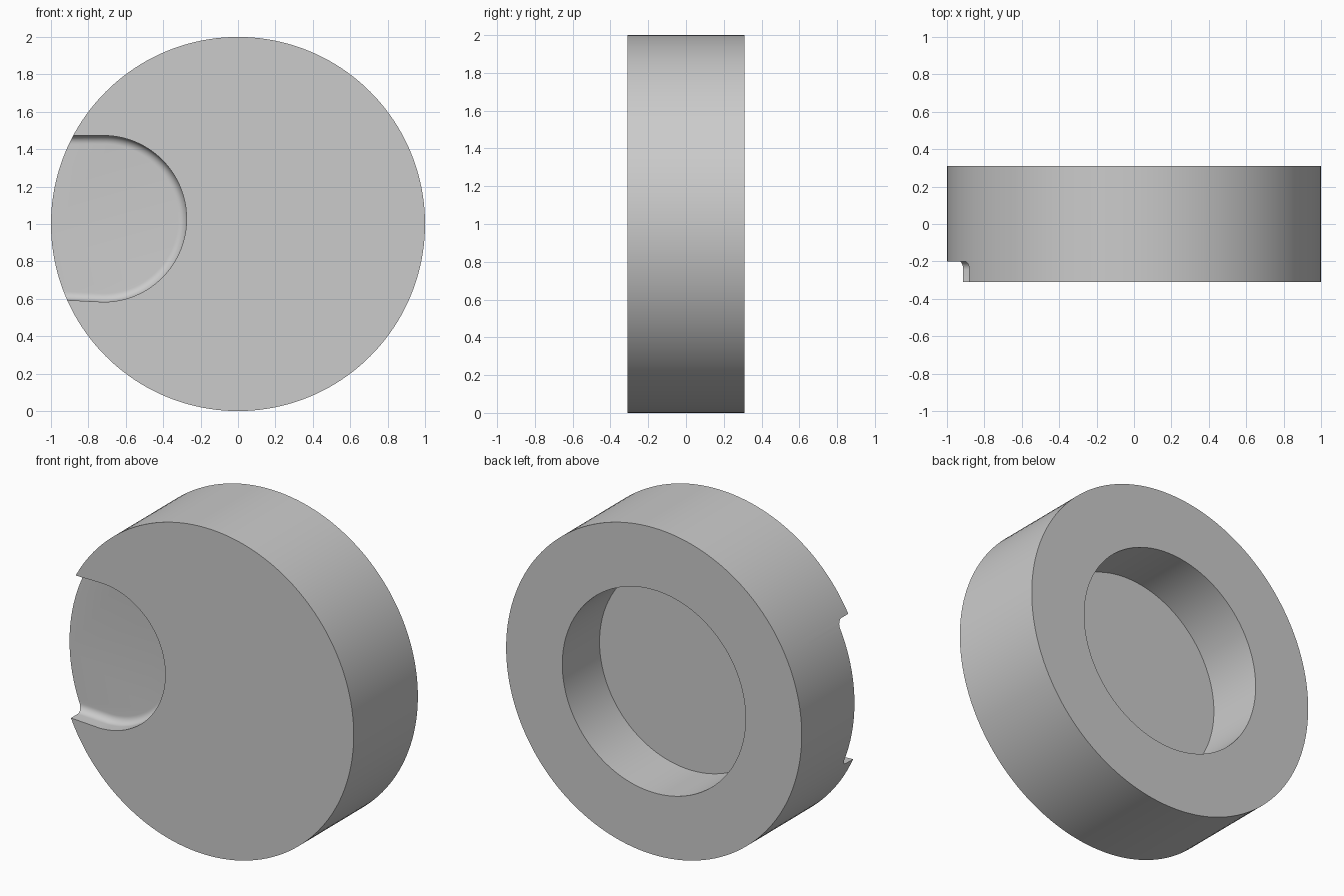
import bpy, bmesh, math

cube = bpy.data.objects.get("Cube")
if cube:
    bpy.data.objects.remove(cube, do_unlink=True)

# Single plain grey
grey = bpy.data.materials.new("plain_grey")
grey.use_nodes = True
colour = (0.6, 0.6, 0.6, 1)
grey.diffuse_color = colour
grey.node_tree.nodes["Principled BSDF"].inputs["Base Color"].default_value = colour


def loft(name, rings):
    """Closed solid skinned through rings of equal point count."""
    bm = bmesh.new()
    loops = [[bm.verts.new(p) for p in ring] for ring in rings]
    n = len(loops[0])
    for a, b in zip(loops, loops[1:]):
        for i in range(n):
            j = (i + 1) % n
            bm.faces.new((a[i], a[j], b[j], b[i]))
    bm.faces.new(loops[0])
    bm.faces.new(loops[-1])
    bmesh.ops.recalc_face_normals(bm, faces=bm.faces)
    mesh = bpy.data.meshes.new(name)
    bm.to_mesh(mesh)
    bm.free()
    mesh.materials.append(grey)
    obj = bpy.data.objects.new(name, mesh)
    bpy.context.collection.objects.link(obj)
    return obj


def circle(radius, y, n=160):
    angles = [2 * math.pi * i / n for i in range(n)]
    return [(radius * math.cos(a), y, 1 + radius * math.sin(a)) for a in angles]


def slot(inset, y, n=64):
    """Round-ended outline that runs out past the rim on the right side."""
    r = 0.445 - inset
    cx, cz = -0.72, 1.028
    arc = [math.pi * (i / n - 0.5) for i in range(n + 1)]
    pts = [(cx + r * math.cos(a), y, cz + r * math.sin(a)) for a in arc]
    return pts + [(-1.3, y, cz + r), (-1.3, y, cz - r + 0.03)]


# Thick disc with a round blind recess in the back
half, floor = 0.31, -0.05
body = loft("disc_body", [circle(1, -half), circle(1, half),
                          circle(0.62, half), circle(0.62, floor)])

# Finger notch in the front, with a filleted floor edge
fillet, notch_floor, steps = 0.045, -0.2, 8
rings = [slot(0, -0.5)]
for k in range(steps + 1):
    a = math.pi / 2 * k / steps
    rings.append(slot(fillet * (1 - math.cos(a)),
                      notch_floor - fillet * (1 - math.sin(a))))
cutter = loft("notch_cutter", rings)
cutter.hide_render = True

cut = body.modifiers.new("notch", "BOOLEAN")
cut.operation = "DIFFERENCE"
cut.solver = "EXACT"
cut.object = cutter

bpy.ops.object.select_all(action="DESELECT")
body.select_set(True)
bpy.context.view_layer.objects.active = body
bpy.ops.object.modifier_apply(modifier=cut.name)
bpy.data.objects.remove(cutter, do_unlink=True)
bpy.ops.object.shade_smooth_by_angle(angle=math.radians(30))
